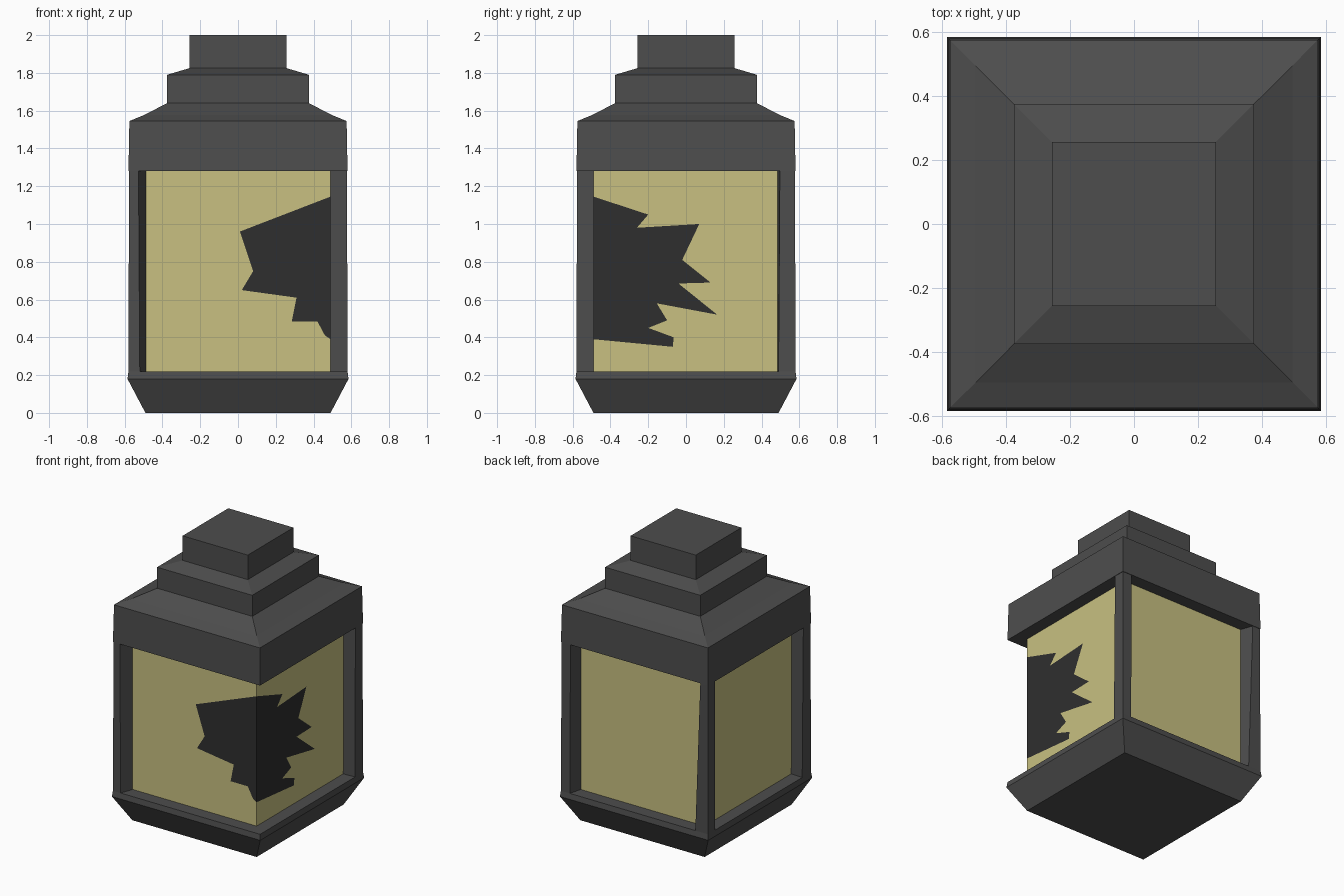
import bpy

if "Cube" in bpy.data.objects:
    bpy.data.objects.remove(bpy.data.objects["Cube"])

PANE, Z0, Z1 = 0.49, 0.22, 1.28      # pane half width, bottom, top


def material(name, rgb):
    m = bpy.data.materials.new(name)
    m.diffuse_color = (*rgb, 1)
    m.use_nodes = True
    m.node_tree.nodes["Principled BSDF"].inputs["Base Color"].default_value = m.diffuse_color
    return m


iron = material("iron", (0.075, 0.075, 0.075))
glass = material("pale_glass", (0.58, 0.53, 0.22))
dark = material("dark_hole", (0.028, 0.028, 0.028))


def make(name, verts, faces, mats, ids=None):
    me = bpy.data.meshes.new(name)
    me.from_pydata(verts, [], faces)
    for m in mats:
        me.materials.append(m)
    if ids:
        me.polygons.foreach_set("material_index", ids)
    ob = bpy.data.objects.new(name, me)
    bpy.context.collection.objects.link(ob)
    return ob


def loft(name, rings):
    """Closed skin over equal four-point rings, bottom to top, counter-clockwise."""
    verts = [p for r in rings for p in r]
    faces = [(3, 2, 1, 0), tuple(range(len(verts) - 4, len(verts)))]
    for k in range(len(rings) - 1):
        for i in range(4):
            j = (i + 1) % 4
            faces.append((4*k + i, 4*k + j, 4*k + 4 + j, 4*k + 4 + i))
    return make(name, verts, faces, [iron])


def square(h, z):
    return [(-h, -h, z), (h, -h, z), (h, h, z), (-h, h, z)]


# Base tray with chamfered foot, and stepped roof
loft("base", [square(*p) for p in [(0.49, 0), (0.585, 0.18), (0.58, Z0)]])
loft("roof", [square(*p) for p in [
    (0.58, Z1), (0.575, 1.545), (0.495, 1.578), (0.375, 1.64),
    (0.375, 1.79), (0.257, 1.825), (0.257, 2.0)]])

# Corner posts, front right one is broken away.
# name, side signs, face widths along x and y as (bottom, top)
posts = [("post_front_left", -1, -1, (0.06, 0.05), (0.10, 0.08)),
         ("post_back_right", 1, 1, (0.07, 0.07), (0.09, 0.08)),
         ("post_back_left", -1, 1, (0.10, 0.06), (0.08, 0.08))]
for name, sx, sy, wx, wy in posts:
    rings = []
    for k, (z, h) in enumerate([(Z0, 0.58), (Z1, 0.577)]):
        ring = [(0.485, 0.485), (h, h - wy[k]), (h, h), (h - wx[k], h)]
        ring = [(sx * x, sy * y, z) for x, y in ring]
        rings.append(ring if sx * sy > 0 else ring[::-1])
    loft(name, rings)

# Glass panes, two of them shattered around the front right corner
front_jag = [(0.49, 0.39), (0.46, 0.41), (0.42, 0.485), (0.285, 0.485), (0.31, 0.61),
             (0.02, 0.65), (0.08, 0.75), (0.01, 0.96), (0.49, 1.145)]
right_jag = [(-0.49, 1.145), (-0.2, 1.05), (-0.26, 0.98), (0.07, 1.0), (-0.02, 0.81),
             (0.13, 0.69), (-0.04, 0.685), (0.165, 0.52), (-0.155, 0.58), (-0.1, 0.49),
             (-0.2, 0.45), (-0.065, 0.40), (-0.07, 0.35), (-0.49, 0.39)]
bl, br, tr, tl = (-PANE, Z0), (PANE, Z0), (PANE, Z1), (-PANE, Z1)


def pane(name, place, jag, outline):
    verts, faces = [], []
    for poly in [outline] + ([jag[::-1]] if jag else []):
        faces.append(tuple(range(len(verts), len(verts) + len(poly))))
        verts += [place(u, z) for u, z in poly]
    make(name, verts, faces, [glass, dark], list(range(len(faces))))


pane("front_pane", lambda u, z: (u, -PANE, z), front_jag, [bl, br] + front_jag + [tr, tl])
pane("right_pane", lambda u, z: (PANE, u, z), right_jag, [bl, br, tr, tl] + right_jag)
pane("back_pane", lambda u, z: (-u, PANE, z), None, [bl, br, tr, tl])
pane("left_pane", lambda u, z: (-PANE, -u, z), None, [bl, br, tr, tl])
